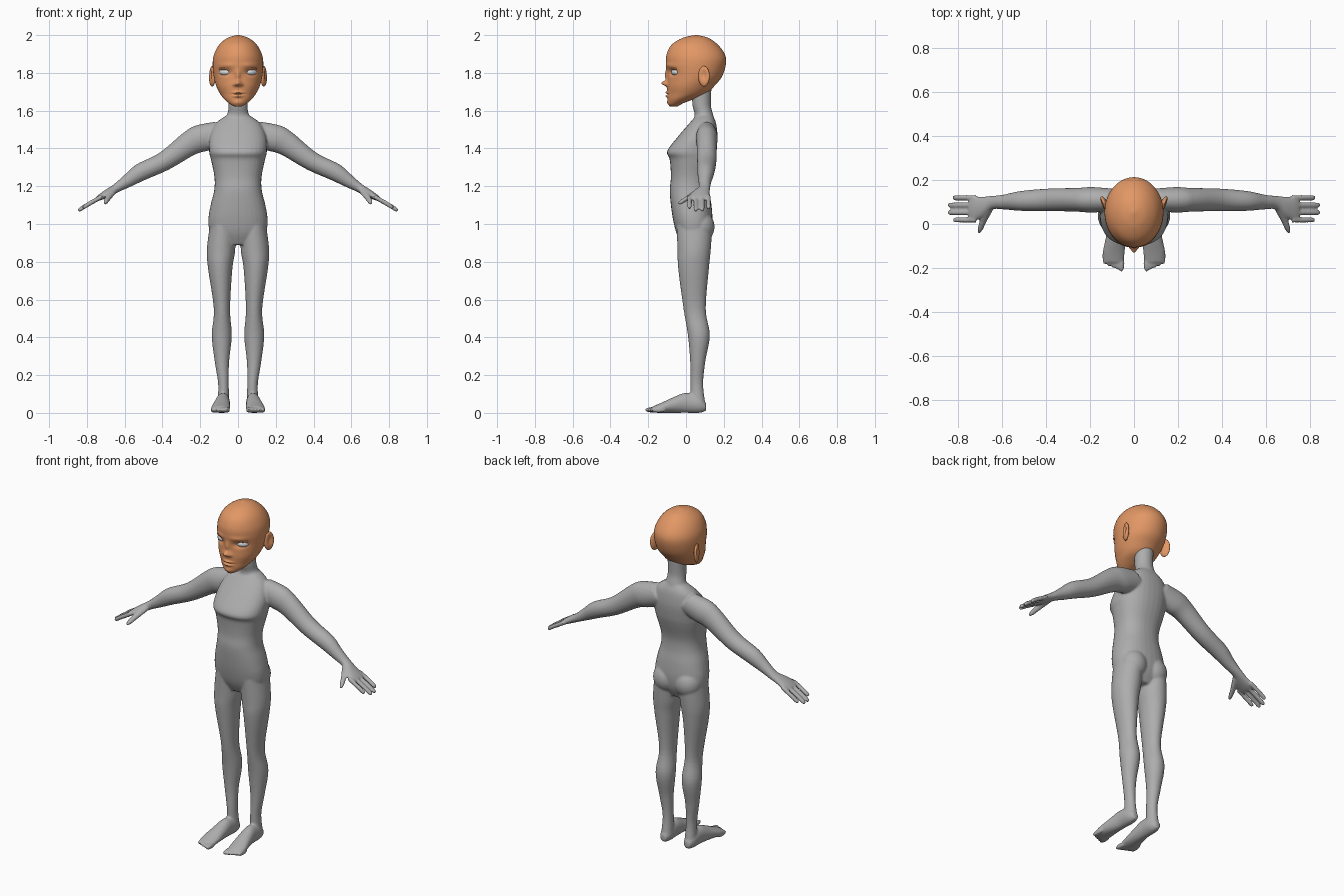
import bpy, bmesh, math
from mathutils import Matrix, Vector

cube = bpy.data.objects.get("Cube")
if cube:
    bpy.data.objects.remove(cube, do_unlink=True)

X, Y, Z = Vector((1, 0, 0)), Vector((0, 1, 0)), Vector((0, 0, 1))
SIDES = (1, -1)


def material(name, colour):
    mat = bpy.data.materials.new(name)
    mat.use_nodes = True
    mat.diffuse_color = (*colour, 1)
    mat.node_tree.nodes["Principled BSDF"].inputs["Base Color"].default_value = (*colour, 1)
    return mat


grey = material("suit grey", (0.42, 0.42, 0.42))
skin = material("warm skin", (0.76, 0.31, 0.13))
white = material("eye white", (0.68, 0.7, 0.72))


def make_object(name, bm, mats):
    bmesh.ops.recalc_face_normals(bm, faces=bm.faces)
    mesh = bpy.data.meshes.new(name)
    bm.to_mesh(mesh)
    bm.free()
    for mat in mats:
        mesh.materials.append(mat)
    mesh.shade_smooth()
    obj = bpy.data.objects.new(name, mesh)
    bpy.context.collection.objects.link(obj)
    return obj


def spline(rows, steps):
    """Smoothly interpolate rows of numbers through every given row."""
    padded = [rows[0], *rows, rows[-1]]
    out = []
    for a, b, c, d in zip(padded, padded[1:], padded[2:], padded[3:]):
        for i in range(steps):
            t = i / steps
            out.append([q + t / 2 * (r - p + t * (2 * p - 5 * q + 4 * r - s
                        + t * (3 * (q - r) + s - p))) for p, q, r, s in zip(a, b, c, d)])
    return out + [list(rows[-1])]


def loft(bm, rows, u=X, v=Y, side=1, segs=32, steps=6, power=2.0):
    """Skin rows of (x, y, z, radius along u, radius along v)."""
    def bend(value):
        return math.copysign(abs(value) ** (2 / power), value)
    rings = []
    for x, y, z, ru, rv in spline(rows, steps):
        ring = []
        for i in range(segs):
            a = math.tau * i / segs
            p = Vector((x, y, z)) + u * (ru * bend(math.cos(a))) + v * (rv * bend(math.sin(a)))
            ring.append(bm.verts.new((p.x * side, p.y, p.z)))
        rings.append(ring)
    for lo, hi in zip(rings, rings[1:]):
        for i in range(segs):
            j = (i + 1) % segs
            bm.faces.new((lo[i], lo[j], hi[j], hi[i]))
    bm.faces.new(rings[0])
    bm.faces.new(rings[-1])


def stack(rows):
    """Turn (z, half width, front y, back y) into loft rows."""
    return [(0, (f + b) / 2, z, w, (b - f) / 2) for z, w, f, b in rows]


def ball(bm, centre, radii, turn=0.0, side=1):
    x, y, z = centre
    mat = (Matrix.Translation((x * side, y, z)) @ Matrix.Rotation(turn * side, 4, "Z")
           @ Matrix.Diagonal((*radii, 1)))
    return bmesh.ops.create_uvsphere(bm, u_segments=32, v_segments=20, radius=1, matrix=mat)["verts"]


# Torso and neck
body = bmesh.new()
loft(body, stack([
    (.89, .09, -.02, .10), (.95, .145, -.05, .13), (1.02, .157, -.068, .14),
    (1.1, .145, -.08, .135), (1.18, .126, -.086, .123), (1.25, .125, -.08, .125),
    (1.34, .143, -.086, .15), (1.385, .153, -.1, .16), (1.46, .15, -.045, .167),
    (1.53, .12, .015, .16), (1.57, .07, .05, .145)]), power=2.3)
loft(body, stack([
    (1.5, .09, .03, .15), (1.555, .077, .042, .148), (1.585, .056, .045, .142),
    (1.63, .051, .034, .132), (1.72, .053, .03, .135)]))

ARM_UP = Vector((.5, 0, .866))
for side in SIDES:
    # Buttock and leg
    ball(body, (.07, .075, .985), (.078, .076, .085), side=side)
    loft(body, [
        (.08, .045, .99, .07, .095), (.09, .043, .86, .075, .088), (.094, .04, .76, .064, .081),
        (.085, .046, .55, .043, .059), (.086, .068, .41, .053, .058), (.085, .062, .27, .038, .04),
        (.077, .057, .15, .028, .034), (.077, .064, .04, .033, .04)], side=side)

    # Foot and toes
    loft(body, [
        (.078, .107, .03, .018, .02), (.078, .07, .045, .034, .045), (.08, 0, .053, .037, .053),
        (.085, -.06, .043, .043, .043), (.092, -.13, .027, .05, .027),
        (.092, -.175, .018, .044, .017)], u=X, v=Z, side=side)
    for i in range(5):
        ball(body, (.057 + .019 * i, -.178 + .008 * i, .016),
             (.014 if i == 0 else .0105, .04, .015), side=side)

    # Arm and palm
    loft(body, [
        (.09, .11, 1.485, .05, .065), (.19, .11, 1.455, .058, .075), (.26, .11, 1.424, .054, .065),
        (.39, .11, 1.333, .051, .051), (.515, .105, 1.274, .045, .047), (.59, .1, 1.225, .034, .034),
        (.645, .097, 1.19, .031, .024), (.69, .078, 1.164, .047, .021), (.73, .07, 1.141, .057, .016),
        (.75, .068, 1.13, .05, .01)], u=Y, v=ARM_UP, side=side)

    # Fingers and thumb
    for i, reach in enumerate((.822, .846, .845, .825)):
        y = .018 + .034 * i
        drop = 1.137 - (reach - .735) * .6
        loft(body, [(.72, y, 1.146, .012, .012), (reach - .04, y, drop + .026, .012, .012),
                    (reach - .008, y, drop + .005, .011, .011), (reach, y, drop, .006, .006)],
             u=Y, v=ARM_UP, side=side, segs=16)
    loft(body, [(.66, .065, 1.175, .02, .018), (.685, .015, 1.142, .017, .016),
                (.7, -.025, 1.118, .013, .013), (.706, -.042, 1.11, .006, .006)],
         u=X, v=Z, side=side, segs=16)

# Fuse the body into one smooth skin
body_obj = make_object("body", body, [grey, skin])
fuse = body_obj.modifiers.new("fuse", "REMESH")
fuse.mode = "VOXEL"
fuse.voxel_size = .006
relax = body_obj.modifiers.new("relax", "SMOOTH")
relax.factor = .5
relax.iterations = 5
bpy.context.view_layer.update()
graph = bpy.context.evaluated_depsgraph_get()
fused = bpy.data.meshes.new_from_object(body_obj.evaluated_get(graph))
body_obj.modifiers.clear()
body_obj.data = fused

# Cut the neckline and colour the skin above it
COLLAR = 1.553
bm = bmesh.new()
bm.from_mesh(fused)
bmesh.ops.bisect_plane(bm, geom=[*bm.verts, *bm.edges, *bm.faces],
                       plane_co=(0, 0, COLLAR), plane_no=Z)
for face in bm.faces:
    c = face.calc_center_median()
    face.material_index = int(c.z > COLLAR and abs(c.x) < .085)
bm.to_mesh(fused)
bm.free()
fused.materials.clear()
fused.materials.append(grey)
fused.materials.append(skin)
fused.shade_smooth()

# Head
head = bmesh.new()
loft(head, stack([
    (1.622, .018, -.085, -.045), (1.635, .042, -.093, -.02), (1.66, .072, -.097, .04),
    (1.69, .095, -.098, .11), (1.73, .115, -.1, .15), (1.78, .128, -.098, .19),
    (1.85, .134, -.106, .212), (1.9, .126, -.102, .205), (1.95, .099, -.075, .168),
    (1.985, .056, -.018, .118), (2, .008, .045, .062)]), segs=128, steps=10)

# Sculpt the face: x, z, spread in x, spread in z, push in y
features = {
    "nose tip": (0, 1.745, .015, .013, -.03), "nose bridge": (0, 1.785, .012, .03, -.013),
    "nostril": (.018, 1.738, .01, .009, -.009), "socket": (.066, 1.803, .028, .016, .02),
    "brow": (.06, 1.84, .04, .011, -.005), "upper lip": (0, 1.696, .026, .006, -.011),
    "lower lip": (0, 1.677, .022, .007, -.011), "mouth": (0, 1.687, .03, .003, .005),
    "chin": (0, 1.643, .024, .012, -.005)}
for vert in head.verts:
    x, y, z = vert.co
    if y < .04:
        for fx, fz, sx, sz, push in features.values():
            vert.co.y += push * math.exp(-((abs(x) - fx) / sx) ** 2 - ((z - fz) / sz) ** 2)
make_object("head", head, [skin])

# Ears, eyes and upper eyelids
for side, label in zip(SIDES, ("left", "right")):
    ear = bmesh.new()
    for vert in ball(ear, (.137, .095, 1.782), (.015, .032, .054), -.4, side):
        if vert.co.x * side > .137:
            hollow = ((vert.co.y - .095) / .016) ** 2 + ((vert.co.z - 1.79) / .028) ** 2
            vert.co.x -= side * .014 * math.exp(-hollow)
    make_object(label + "_ear", ear, [skin])

    eye = bmesh.new()
    ball(eye, (.067, -.054, 1.804), (.034, .021, .019), .45, side)
    make_object(label + "_eye", eye, [white])

    lid = bmesh.new()
    ball(lid, (.067, -.056, 1.823), (.037, .022, .009), .45, side)
    make_object(label + "_eyelid", lid, [skin])
